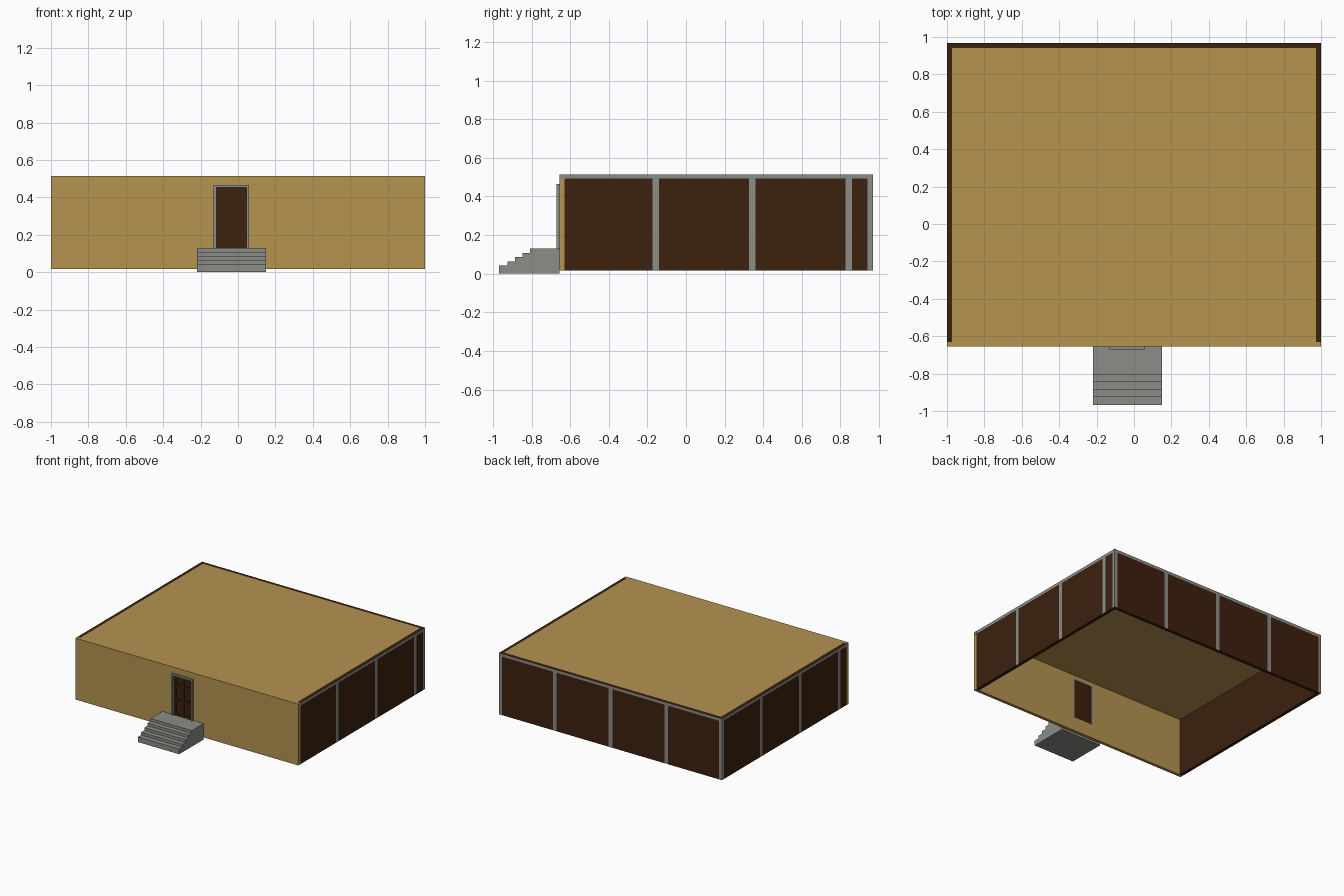
import bpy, bmesh
from mathutils import Vector

if "Cube" in bpy.data.objects:
    bpy.data.objects.remove(bpy.data.objects["Cube"])


def material(name, rgb):
    m = bpy.data.materials.new(name)
    m.diffuse_color = (*rgb, 1)
    m.use_nodes = True
    m.node_tree.nodes["Principled BSDF"].inputs["Base Color"].default_value = m.diffuse_color
    return m


TAN = material("tan plaster", (0.462, 0.292, 0.078))
BROWN = material("dark brown", (0.045, 0.015, 0.004))
GRAY = material("stone gray", (0.258, 0.266, 0.242))


def finish(name, bm, *mats):
    bmesh.ops.recalc_face_normals(bm, faces=bm.faces)
    me = bpy.data.meshes.new(name)
    bm.to_mesh(me)
    bm.free()
    ob = bpy.data.objects.new(name, me)
    bpy.context.collection.objects.link(ob)
    for m in mats:
        me.materials.append(m)
    return ob


def add_box(bm, x0, x1, y0, y1, z0, z1):
    vs = bmesh.ops.create_cube(bm, size=1)["verts"]
    for v in vs:
        v.co = Vector((x1 if v.co.x > 0 else x0,
                       y1 if v.co.y > 0 else y0,
                       z1 if v.co.z > 0 else z0))


def box(name, mat, *dims):
    bm = bmesh.new()
    add_box(bm, *dims)
    return finish(name, bm, mat)


def profile(name, mat, points, axis, a, b):
    """Extrude a 2D outline along x (y,z points) or y (x,z points)."""
    bm = bmesh.new()
    put = (lambda p: (a, *p)) if axis == 0 else (lambda p: (p[0], a, p[1]))
    f = bm.faces.new([bm.verts.new(put(p)) for p in points])
    ext = bmesh.ops.extrude_face_region(bm, geom=[f])["geom"]
    move = Vector((0, 0, 0))
    move[axis] = b - a
    bmesh.ops.translate(bm, vec=move, verts=[v for v in ext if isinstance(v, bmesh.types.BMVert)])
    return finish(name, bm, mat)


FRONT, INNER, BACK = -0.655, -0.63, 0.968
Z0, Z1, T = 0.017, 0.515, 0.026
BEAM = 0.492


def timber_wall(name, dims, axis, outward, posts):
    """Brown wall whose outer face is cut into gray posts and a gray top beam."""
    bm = bmesh.new()
    add_box(bm, *dims)
    cuts = [(axis, e) for p in posts for e in p] + [(2, BEAM)]
    for ax, pos in cuts:
        co, no = Vector((0, 0, 0)), Vector((0, 0, 0))
        co[ax], no[ax] = pos, 1
        bmesh.ops.bisect_plane(bm, geom=bm.verts[:] + bm.edges[:] + bm.faces[:],
                               plane_co=co, plane_no=no, dist=1e-5)
    bm.normal_update()
    for f in bm.faces:
        c = f.calc_center_median()
        gray = c.z > BEAM or any(a < c[axis] < b for a, b in posts)
        f.material_index = int(gray and f.normal.dot(Vector(outward)) > 0.9)
    return finish(name, bm, BROWN, GRAY)


def post(c):
    return (c - 0.017, c + 0.017)


# Side and back walls
corner = (BACK - 0.027, BACK + 0.01)
timber_wall("right_wall", (1 - T, 1, INNER, BACK, Z0, Z1), 1, (1, 0, 0),
            [post(-0.157), post(0.343), post(0.843), corner])
timber_wall("left_wall", (-1, -1 + T, INNER, BACK, Z0, Z1), 1, (-1, 0, 0),
            [post(-0.535), post(-0.035), post(0.465), corner])
timber_wall("back_wall", (-1 + T, 1 - T, BACK - T, BACK, Z0, Z1), 0, (0, 1, 0),
            [post(-0.5), post(0), post(0.5)])
# Gray corner faces finishing the back wall
for s, side in ((-1, "left"), (1, "right")):
    xs = sorted((s * (1 - T), s))
    box(side + "_back_corner_plate", GRAY, *xs, BACK, BACK + 0.001, Z0, Z1)

# Roof slab
box("roof", TAN, -1 + T, 1 - T, INNER, BACK - T, Z1 - T, Z1)

# Front wall with a door opening
DX0, DX1, DZ0, DZ1 = -0.13, 0.06, 0.13, 0.466
wall = box("front_wall", TAN, -1, 1, FRONT, INNER, Z0, Z1)
cutter = box("door_cutter", TAN, DX0, DX1, -0.8, -0.5, DZ0, DZ1)
cutter.hide_render = True
mod = wall.modifiers.new("opening", "BOOLEAN")
mod.object, mod.operation, mod.solver = cutter, "DIFFERENCE", "EXACT"
bpy.context.view_layer.objects.active = wall
bpy.ops.object.modifier_apply(modifier=mod.name)
bpy.data.objects.remove(cutter)
for s, side in ((-1, "left"), (1, "right")):
    xs = sorted((s, s * 1.001))
    box(side + "_front_beam_end", GRAY, *xs, FRONT, INNER, BEAM, Z1)

# Door frame: an upside-down U
W = 0.014
profile("door_frame", GRAY,
        [(DX0, DZ0), (DX0, DZ1), (DX1, DZ1), (DX1, DZ0), (DX1 - W, DZ0),
         (DX1 - W, DZ1 - W), (DX0 + W, DZ1 - W), (DX0 + W, DZ0)], 1, -0.671, INNER)

# Door leaf with sunken panels, two columns by three rows
lx0, lx1, lz1 = DX0 + W, DX1 - W, DZ1 - W
box("door_leaf", BROWN, lx0, lx1, -0.650, -0.636, DZ0, lz1)
xm, rail = (lx0 + lx1) / 2, 0.009
bars = [0, 0.38, 0.78, 1]
bm = bmesh.new()
for x in (lx0 + rail, xm, lx1 - rail):
    add_box(bm, x - rail, x + rail, -0.657, -0.650, DZ0, lz1)
for t in bars:
    z = DZ0 + rail + t * (lz1 - DZ0 - 2 * rail)
    for xa, xb in ((lx0 + 2 * rail, xm - rail), (xm + rail, lx1 - 2 * rail)):
        add_box(bm, xa, xb, -0.657, -0.650, z - rail, z + rail)
finish("door_rails", bm, BROWN)
box("door_handle", BROWN, lx1 - 0.014, lx1 - 0.006, -0.664, -0.657, 0.27, 0.285)

# Entrance stairs: stepped side profile
treads = [(-0.968, 0.042), (-0.926, 0.064), (-0.886, 0.086), (-0.846, 0.108), (-0.807, 0.13)]
outline, z = [(FRONT, 0)], 0
for y, top in treads:
    outline += [(y, z), (y, top)]
    z = top
outline.append((FRONT, z))
profile("entrance_stairs", GRAY, outline, 0, -0.22, 0.15)
